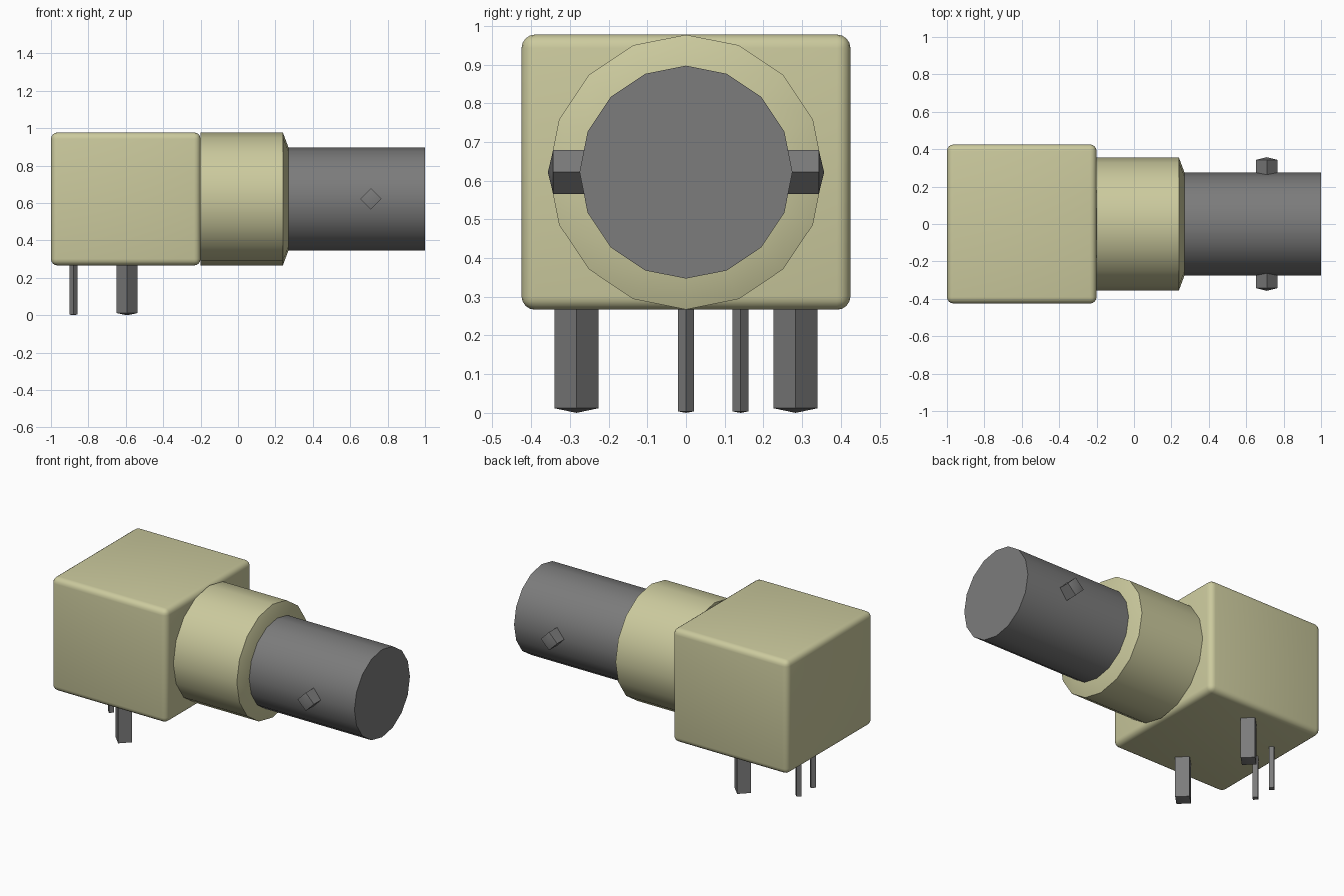
import bpy, bmesh, math
from mathutils import Matrix, Vector

cube = bpy.data.objects.get("Cube")
if cube:
    bpy.data.objects.remove(cube, do_unlink=True)


def material(name, rgb):
    m = bpy.data.materials.new(name)
    m.use_nodes = True
    m.diffuse_color = (*rgb, 1)
    m.node_tree.nodes["Principled BSDF"].inputs["Base Color"].default_value = (*rgb, 1)
    return m


CREAM = material("cream plastic", (0.6, 0.59, 0.34))
GREY = material("grey metal", (0.2, 0.2, 0.2))


def finish(name, bm, mat):
    bmesh.ops.recalc_face_normals(bm, faces=bm.faces)
    mesh = bpy.data.meshes.new(name)
    bm.to_mesh(mesh)
    bm.free()
    mesh.materials.append(mat)
    ob = bpy.data.objects.new(name, mesh)
    bpy.context.collection.objects.link(ob)
    bpy.ops.object.select_all(action='DESELECT')
    ob.select_set(True)
    bpy.context.view_layer.objects.active = ob
    bpy.ops.object.shade_smooth_by_angle(angle=math.radians(30))
    return ob


def lathe(name, profile, sides, origin, direction, mat):
    """Revolve (radius, distance) pairs around an axis; zero radius makes a tip."""
    bm = bmesh.new()
    rings = []
    for r, d in profile:
        if r == 0:
            rings.append([bm.verts.new((0, 0, d))] * sides)
        else:
            angles = [math.tau * i / sides for i in range(sides)]
            rings.append([bm.verts.new((r * math.cos(a), r * math.sin(a), d)) for a in angles])
    for low, high in zip(rings, rings[1:]):
        for i in range(sides):
            j = (i + 1) % sides
            bm.faces.new(dict.fromkeys((low[i], low[j], high[j], high[i])))
    for ring in (rings[0], rings[-1]):
        if ring[0] is not ring[1]:
            bm.faces.new(ring)
    turn = Vector((0, 0, 1)).rotation_difference(Vector(direction)).to_matrix().to_4x4()
    bm.transform(Matrix.Translation(origin) @ turn)
    return finish(name, bm, mat)


AXIS_Z = 0.622

# Rounded housing block
bm = bmesh.new()
bmesh.ops.create_cube(bm, size=1)
bm.transform(Matrix.Translation((-0.6, 0, AXIS_Z)) @ Matrix.Diagonal((0.8, 0.85, 0.711, 1)))
bmesh.ops.bevel(bm, geom=bm.edges[:], offset=0.035, segments=4, profile=0.5, affect='EDGES')
finish("housing", bm, CREAM)

# Collar with tapered rim, and the barrel
lathe("collar", [(0.355, -0.2), (0.355, 0.24), (0.275, 0.27)], 16, (0, 0, AXIS_Z), (1, 0, 0), CREAM)
lathe("barrel", [(0.275, 0.25), (0.275, 1.0)], 16, (0, 0, AXIS_Z), (1, 0, 0), GREY)

# Locking lugs and mounting pegs on both sides
for side, label in ((1, "back"), (-1, "front")):
    lathe(label + "_lug", [(0.057, 0.2), (0.057, 0.343), (0, 0.357)], 4,
          (0.71, 0, AXIS_Z), (0, side, 0), GREY)
    lathe(label + "_peg", [(0, 0), (0.057, 0.012), (0.057, 0.29)], 4,
          (-0.593, side * 0.283, 0), (0, 0, 1), GREY)

# Thin contact pins
for label, y in (("centre", 0), ("ground", 0.141)):
    lathe(label + "_pin", [(0, 0), (0.021, 0.004), (0.021, 0.29)], 4,
          (-0.88, y, 0), (0, 0, 1), GREY)
